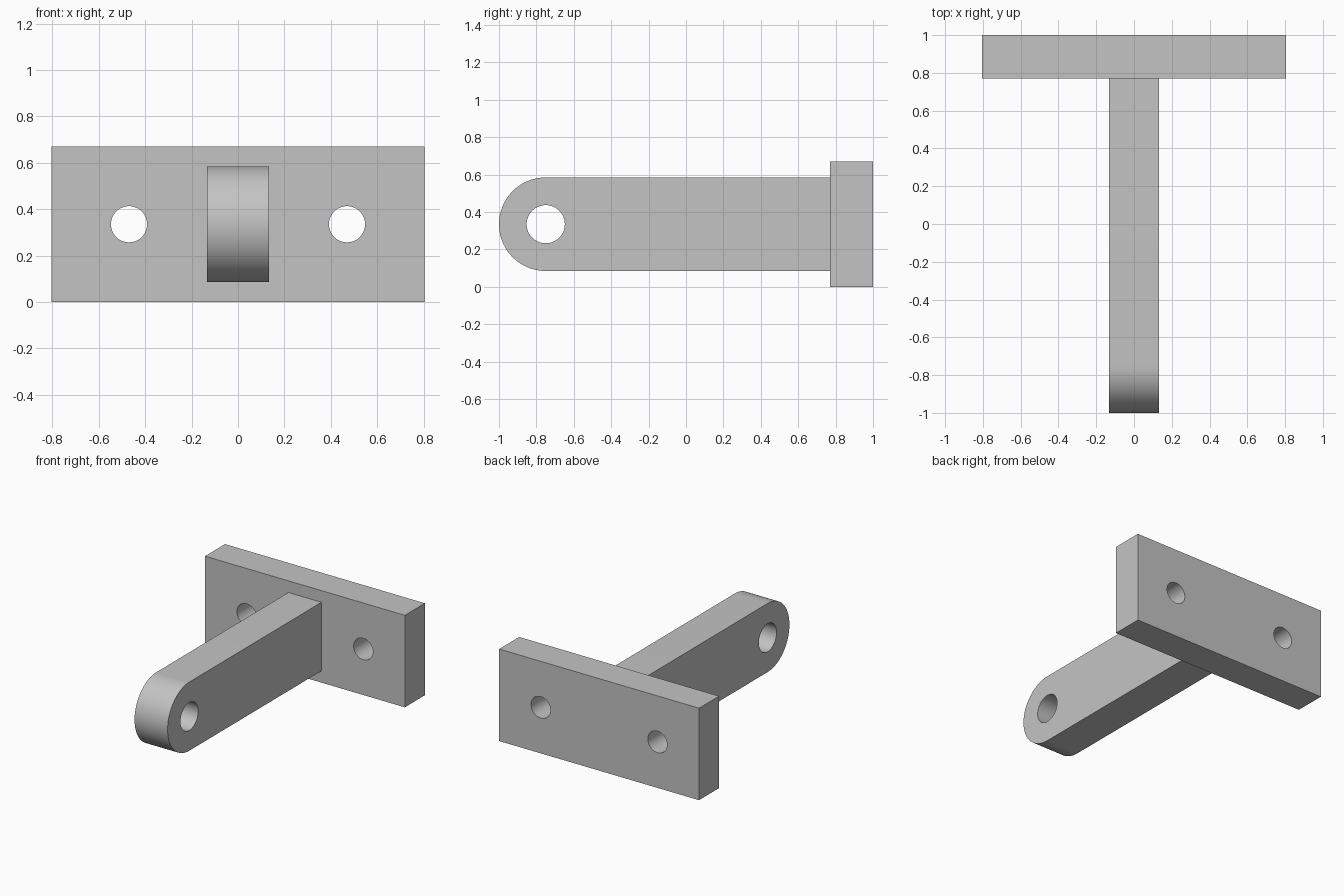
import bpy, bmesh, math
from mathutils import Matrix, Vector

cube = bpy.data.objects.get("Cube")
if cube:
    bpy.data.objects.remove(cube, do_unlink=True)

MID_Z = 0.335
PLATE_FRONT, PLATE_BACK = 0.77, 1.0
ARM_HALF, ARM_RADIUS, PIVOT_Y = 0.133, 0.25, -0.75

grey = bpy.data.materials.new("plain grey")
grey.use_nodes = True
colour = (0.55, 0.55, 0.55, 1)
grey.diffuse_color = colour
grey.node_tree.nodes["Principled BSDF"].inputs["Base Color"].default_value = colour


def add_object(name, bm):
    bmesh.ops.recalc_face_normals(bm, faces=bm.faces)
    mesh = bpy.data.meshes.new(name)
    bm.to_mesh(mesh)
    bm.free()
    mesh.materials.append(grey)
    obj = bpy.data.objects.new(name, mesh)
    bpy.context.collection.objects.link(obj)
    return obj


def prism(name, outline, direction):
    """Extrude a closed outline along a direction."""
    bm = bmesh.new()
    face = bm.faces.new([bm.verts.new(p) for p in outline])
    result = bmesh.ops.extrude_face_region(bm, geom=[face], use_keep_orig=True)
    moved = [v for v in result["geom"] if isinstance(v, bmesh.types.BMVert)]
    bmesh.ops.translate(bm, verts=moved, vec=Vector(direction))
    return add_object(name, bm)


def drill(obj, centre, radius, axis):
    """Cut a round through-hole along the given axis."""
    bm = bmesh.new()
    turn = Matrix.Rotation(math.pi / 2, 4, "Y" if axis == "X" else "X")
    bmesh.ops.create_cone(bm, cap_ends=True, segments=64, radius1=radius,
                          radius2=radius, depth=0.6,
                          matrix=Matrix.Translation(centre) @ turn)
    cutter = add_object("hole_cutter", bm)
    cutter.hide_render = True
    mod = obj.modifiers.new("hole", "BOOLEAN")
    mod.operation = "DIFFERENCE"
    mod.solver = "EXACT"
    mod.object = cutter
    bpy.ops.object.select_all(action="DESELECT")
    bpy.context.view_layer.objects.active = obj
    obj.select_set(True)
    bpy.ops.object.modifier_apply(modifier=mod.name)
    bpy.data.objects.remove(cutter, do_unlink=True)


# Mounting plate with two bolt holes
w, top = 0.805, 2 * MID_Z
plate = prism("mounting_plate",
              [(x, PLATE_FRONT, z) for x, z in ((-w, 0), (w, 0), (w, top), (-w, top))],
              (0, PLATE_BACK - PLATE_FRONT, 0))
for side in (-1, 1):
    drill(plate, (side * 0.47, 0.885, MID_Z), 0.078, "Y")

# Arm with a rounded end and a pivot hole
steps = 48
profile = [(-ARM_HALF, PLATE_FRONT, MID_Z + ARM_RADIUS)]
for i in range(steps + 1):
    a = math.pi / 2 + math.pi * i / steps
    profile.append((-ARM_HALF, PIVOT_Y + ARM_RADIUS * math.cos(a),
                    MID_Z + ARM_RADIUS * math.sin(a)))
profile.append((-ARM_HALF, PLATE_FRONT, MID_Z - ARM_RADIUS))
arm = prism("pivot_arm", profile, (2 * ARM_HALF, 0, 0))
drill(arm, (0, PIVOT_Y, MID_Z), 0.102, "X")

# Smooth curved walls, crisp edges
bpy.ops.object.select_all(action="DESELECT")
for obj in (plate, arm):
    obj.select_set(True)
bpy.context.view_layer.objects.active = arm
bpy.ops.object.shade_smooth_by_angle(angle=math.radians(30))
